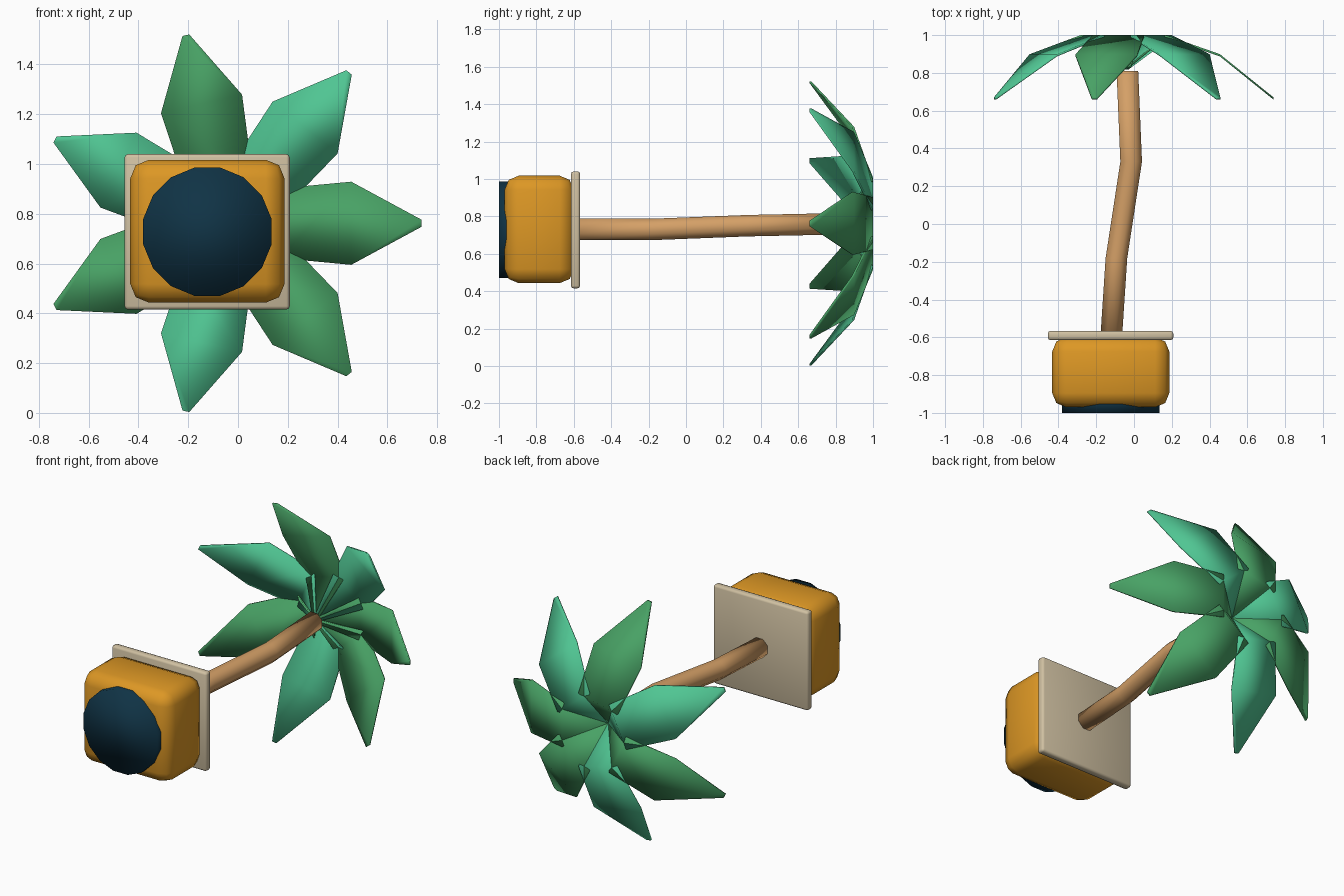
import bpy, bmesh, math
from mathutils import Vector

if "Cube" in bpy.data.objects:
    bpy.data.objects.remove(bpy.data.objects["Cube"])


def material(name, rgb):
    m = bpy.data.materials.new(name)
    m.diffuse_color = (*rgb, 1)
    m.use_nodes = True
    m.node_tree.nodes["Principled BSDF"].inputs["Base Color"].default_value = m.diffuse_color
    return m


ORANGE = material("pot_orange", (0.72, 0.31, 0.018))
BEIGE = material("rim_beige", (0.63, 0.53, 0.36))
NAVY = material("base_navy", (0.005, 0.033, 0.06))
BROWN = material("trunk_tan", (0.66, 0.35, 0.135))
TEAL = material("leaf_teal", (0.08, 0.56, 0.29))
GREEN = material("leaf_green", (0.065, 0.36, 0.13))


def make(name, bm, mat):
    bmesh.ops.recalc_face_normals(bm, faces=bm.faces)
    me = bpy.data.meshes.new(name)
    bm.to_mesh(me)
    bm.free()
    me.materials.append(mat)
    for p in me.polygons:
        p.use_smooth = True
    ob = bpy.data.objects.new(name, me)
    bpy.context.collection.objects.link(ob)
    return ob


def box(name, lo, hi, bevel, segments, mat):
    bm = bmesh.new()
    bmesh.ops.create_cube(bm, size=1)
    for v in bm.verts:
        v.co = Vector([l + (c + 0.5) * (h - l) for c, l, h in zip(v.co, lo, hi)])
    bmesh.ops.bevel(bm, geom=bm.edges[:], offset=bevel, segments=segments,
                    profile=0.5, affect='EDGES')
    return make(name, bm, mat)


def tube(name, path, radius, sides, mat):
    # rings across the y axis, joined along the path
    bm = bmesh.new()
    rings = []
    for x, y, z in path:
        rings.append([bm.verts.new((x + radius * math.cos(a), y, z + radius * math.sin(a)))
                      for a in (2 * math.pi * (k + 0.5) / sides for k in range(sides))])
    for a, b in zip(rings, rings[1:]):
        for k in range(sides):
            j = (k + 1) % sides
            bm.faces.new((a[k], a[j], b[j], b[k]))
    bm.faces.new(rings[0])
    bm.faces.new(rings[-1])
    return make(name, bm, mat)


# pot lying on its side, with its rim plate and round base
box("pot", (-0.433, -0.97, 0.443), (0.187, -0.60, 1.017), 0.075, 2, ORANGE)
box("pot_rim", (-0.456, -0.615, 0.415), (0.208, -0.566, 1.04), 0.014, 2, BEIGE)
tube("pot_base", [(-0.123, -1.0, 0.728), (-0.123, -0.90, 0.728)], 0.263, 16, NAVY)

# bent trunk
tube("trunk", [(-0.12, -0.59, 0.73), (-0.093, -0.18, 0.73),
               (-0.015, 0.33, 0.75), (-0.035, 0.81, 0.76)], 0.062, 8, BROWN)

# seven drooping leaves that rise from the trunk top: radius, y, half width
LEAF = [(0.0, 0.825, 0.012), (0.205, 0.994, 0.14), (0.492, 0.893, 0.167), (0.775, 0.665, 0.014)]
CENTRE = Vector((-0.037, 0, 0.762))
for i in range(7):
    a = 2 * math.pi * i / 7
    d = Vector((math.cos(a), 0, math.sin(a)))
    side = Vector((-math.sin(a), 0, math.cos(a)))
    bm = bmesh.new()
    rows = []
    for r, y, w in LEAF:
        mid = CENTRE + d * r + Vector((0, y, 0))
        # two thin layers make a closed blade
        rows.append([bm.verts.new(mid + side * s * w + Vector((0, t, 0)))
                     for s, t in ((-1, -0.006), (1, -0.006), (1, 0.006), (-1, 0.006))])
    for p, q in zip(rows, rows[1:]):
        for k in range(4):
            j = (k + 1) % 4
            bm.faces.new((p[k], p[j], q[j], q[k]))
    bm.faces.new(rows[0])
    bm.faces.new(rows[-1])
    make(f"leaf_{i + 1}", bm, TEAL if i % 2 else GREEN)
